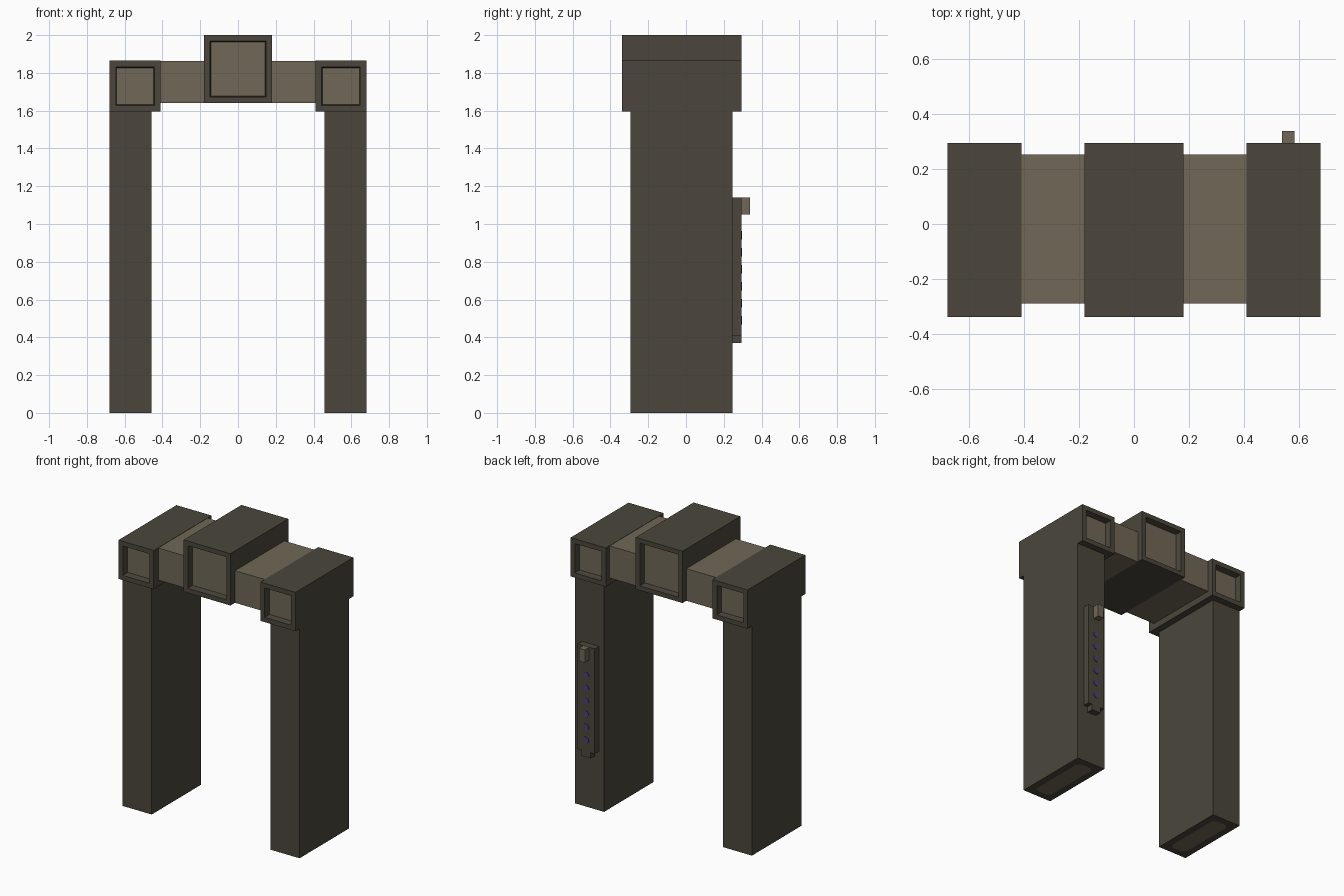
import bpy, bmesh
from mathutils import Matrix, Vector

if "Cube" in bpy.data.objects:
    bpy.data.objects.remove(bpy.data.objects["Cube"])


def material(name, rgb):
    m = bpy.data.materials.new(name)
    m.diffuse_color = (*rgb, 1)
    m.use_nodes = True
    m.node_tree.nodes["Principled BSDF"].inputs["Base Color"].default_value = m.diffuse_color
    return m


DARK = material("dark olive", (0.069, 0.062, 0.044))
LIGHT = material("light taupe", (0.160, 0.137, 0.096))
PURPLE = material("dim purple", (0.070, 0.053, 0.170))


def box_bm(lo, hi):
    lo, hi = Vector(lo), Vector(hi)
    bm = bmesh.new()
    bmesh.ops.create_cube(bm, size=1, matrix=Matrix.Translation((lo + hi) / 2)
                          @ Matrix.Diagonal((*(hi - lo), 1)))
    bm.normal_update()
    return bm


def finish(name, bm, *mats):
    me = bpy.data.meshes.new(name)
    bm.to_mesh(me)
    bm.free()
    for m in mats:
        me.materials.append(m)
    ob = bpy.data.objects.new(name, me)
    bpy.context.collection.objects.link(ob)
    return ob


def box(name, lo, hi, mat):
    return finish(name, box_bm(lo, hi), mat)


def framed_block(name, lo, hi, border):
    """Block with a sunken light panel in its front and back ends."""
    bm = box_bm(lo, hi)
    ends = [f for f in bm.faces if abs(f.normal.y) > 0.9]
    bmesh.ops.inset_individual(bm, faces=ends, thickness=border, use_even_offset=True)
    bmesh.ops.inset_individual(bm, faces=ends, thickness=0.005, depth=-0.045,
                               use_even_offset=True)
    for f in ends:
        f.material_index = 1
    return finish(name, bm, DARK, LIGHT)


def leg(name, x0, x1):
    """Tall leg with a chamfered light pad in its sole."""
    bm = box_bm((x0, -0.295, 0), (x1, 0.247, 1.595))
    sole = [f for f in bm.faces if f.normal.z < -0.9]
    bmesh.ops.inset_individual(bm, faces=sole, thickness=0.05, use_even_offset=True)
    bmesh.ops.bevel(bm, geom=list(sole[0].verts), offset=0.025, segments=1,
                    affect='VERTICES')
    bm.normal_update()
    for f in bm.faces:
        f.material_index = int(f.normal.z < -0.9 and len(f.verts) == 8)
    return finish(name, bm, DARK, LIGHT)


# Legs, corner blocks and beam halves on both sides
for side, s in (("left", -1), ("right", 1)):
    leg(side + "_leg", *sorted((s * 0.457, s * 0.68)))
    x0, x1 = sorted((s * 0.41, s * 0.68))
    framed_block(side + "_corner_block", (x0, -0.34, 1.595), (x1, 0.295, 1.865), 0.033)
    x0, x1 = sorted((s * 0.18, s * 0.41))
    box(side + "_beam", (x0, -0.29, 1.64), (x1, 0.253, 1.863), LIGHT)

# Raised central block
framed_block("centre_block", (-0.18, -0.34, 1.64), (0.18, 0.295, 2.0), 0.032)

# Control strip on the back of the right leg
CX = 0.563
box("control_strip", (CX - 0.066, 0.247, 0.41), (CX + 0.066, 0.293, 1.14), DARK)
box("strip_foot", (CX - 0.035, 0.247, 0.37), (CX + 0.035, 0.293, 0.41), DARK)
box("strip_knob", (CX - 0.023, 0.293, 1.05), (CX + 0.023, 0.34, 1.139), LIGHT)

# Row of round indicator lights
bm = bmesh.new()
for i in range(6):
    place = Matrix.Translation((CX, 0.2945, 0.94 - 0.09 * i)) @ Matrix.Rotation(1.5707963, 4, 'X')
    bmesh.ops.create_cone(bm, cap_ends=True, segments=12, radius1=0.022,
                          radius2=0.022, depth=0.005, matrix=place)
finish("indicator_lights", bm, PURPLE)
